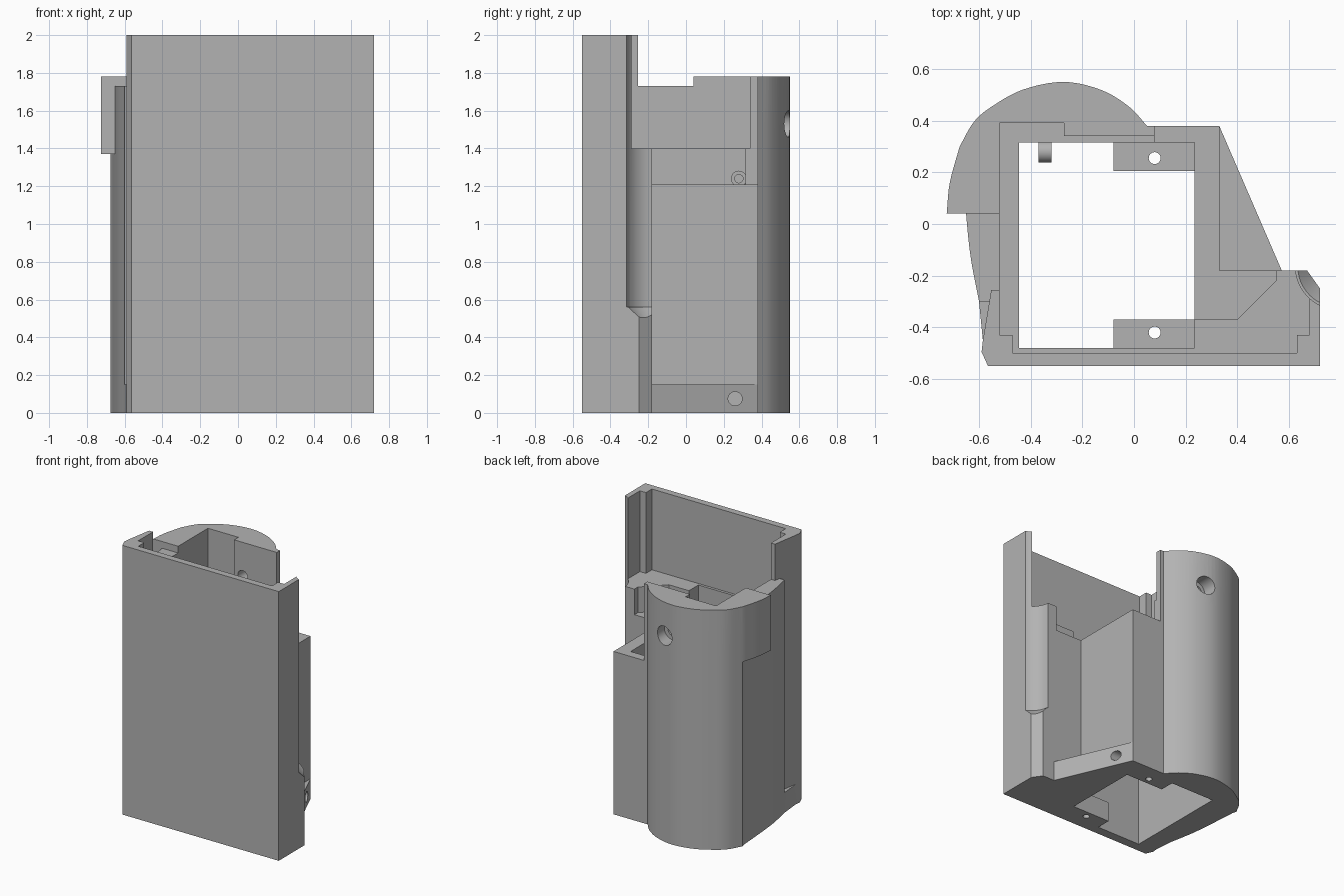
import bpy, bmesh, math
from mathutils import Vector, Matrix

if "Cube" in bpy.data.objects:
    bpy.data.objects.remove(bpy.data.objects["Cube"], do_unlink=True)

grey = bpy.data.materials.new("plain_grey")
grey.use_nodes = True
grey.diffuse_color = (0.45, 0.45, 0.45, 1)
grey.node_tree.nodes["Principled BSDF"].inputs["Base Color"].default_value = (0.45, 0.45, 0.45, 1)


def add_object(name, bm):
    bmesh.ops.recalc_face_normals(bm, faces=bm.faces)
    mesh = bpy.data.meshes.new(name)
    bm.to_mesh(mesh)
    bm.free()
    mesh.materials.append(grey)
    ob = bpy.data.objects.new(name, mesh)
    bpy.context.collection.objects.link(ob)
    return ob


def prism(name, outline, low, high):
    bm = bmesh.new()
    face = bm.faces.new([bm.verts.new((x, y, low)) for x, y in outline])
    new = bmesh.ops.extrude_face_region(bm, geom=[face])["geom"]
    bmesh.ops.translate(bm, vec=(0, 0, high - low),
                        verts=[v for v in new if isinstance(v, bmesh.types.BMVert)])
    return add_object(name, bm)


def block(name, x0, x1, y0, y1, z0, z1):
    return prism(name, [(x0, y0), (x1, y0), (x1, y1), (x0, y1)], z0, z1)


def rod(name, start, end, r1, r2=None, sides=32):
    a, b = Vector(start), Vector(end)
    turn = (b - a).to_track_quat('Z', 'Y').to_matrix().to_4x4()
    bm = bmesh.new()
    bmesh.ops.create_cone(bm, cap_ends=True, segments=sides, radius1=r1,
                          radius2=r1 if r2 is None else r2, depth=(b - a).length,
                          matrix=Matrix.Translation((a + b) / 2) @ turn)
    return add_object(name, bm)


def combine(target, tool, operation):
    tool.hide_render = True
    mod = target.modifiers.new("shape", 'BOOLEAN')
    mod.operation, mod.solver, mod.object = operation, 'EXACT', tool
    bpy.context.view_layer.objects.active = target
    bpy.ops.object.modifier_apply(modifier=mod.name)
    bpy.data.objects.remove(tool, do_unlink=True)


def smooth_path(points, steps=5):
    pts = [Vector(p) for p in points]
    pts = [2 * pts[0] - pts[1]] + pts + [2 * pts[-1] - pts[-2]]
    out = []
    for a, b, c, d in zip(pts, pts[1:], pts[2:], pts[3:]):
        for i in range(steps):
            t = i / steps
            p = 0.5 * (2 * b + (c - a) * t + (2 * a - 5 * b + 4 * c - d) * t * t
                       + (3 * b - a - 3 * c + d) * t ** 3)
            out.append((p.x, p.y))
    return out + [tuple(pts[-2])]


# Rounded back and curved flank outlines
back = smooth_path([(0.05, 0.38), (-0.02, 0.455), (-0.13, 0.52), (-0.275, 0.55),
                    (-0.43, 0.52), (-0.55, 0.455), (-0.62, 0.395), (-0.675, 0.3)])
lip_side = smooth_path([(-0.675, 0.3), (-0.713, 0.16), (-0.725, 0.04)])
flank = smooth_path([(-0.667, 0.27), (-0.65, 0.04), (-0.632, -0.13), (-0.6, -0.3)])

# Main housing
housing = prism("housing", [(-0.565, -0.55), (0.72, -0.55), (0.72, -0.25), (0.67, -0.18),
                            (0.33, -0.18), (0.33, 0.38), (0.08, 0.38)] + back + flank
                + [(-0.585, -0.45), (-0.59, -0.495)], 0, 2)

# Overhanging lip, wedge foot and the short top end of the back wall
combine(housing, prism("back_lip", back + lip_side[1:] + [(-0.5, 0.04), (-0.5, 0.3), (0, 0.3)],
                       1.37, 1.78), 'UNION')
combine(housing, prism("foot_wedge", [(0.3, -0.2), (0.58, -0.2), (0.572, -0.18),
                                      (0.33, 0.38), (0.3, 0.38)], 0, 0.15), 'UNION')

# Stepped rims, tray and shelf
tray = [(-0.52, 0.39), (-0.27, 0.39), (-0.27, 0.34), (0.08, 0.34), (0.08, 0.5), (0.9, 0.5),
        (0.9, -0.255), (0.68, -0.255), (0.68, -0.43), (0.63, -0.43), (0.63, -0.5),
        (-0.47, -0.5), (-0.47, -0.43), (-0.52, -0.43)]
shelf = [(0.08, 0.3), (0.08, 0.5), (0.9, 0.5), (0.9, -0.1), (0.55, -0.1), (0.55, -0.22),
         (0.4, -0.37), (0.2, -0.37), (0.2, 0.3)]
opening = [(-0.445, -0.48), (-0.08, -0.48), (-0.08, -0.37), (0.235, -0.37),
           (0.235, 0.205), (-0.08, 0.205), (-0.08, 0.315), (-0.445, 0.315)]
cutters = [
    block("rim_cut", -1, 1, -0.255, 1, 1.78, 2.2),
    block("rim_notch", -1, 0, -0.255, 0.04, 1.73, 2.1),
    prism("tray_cut", tray, 1.4, 2.3),
    prism("shelf_cut", shelf, 1.21, 2.25),
    block("shaft_cut", -0.445, 0.235, -0.48, 0.315, 0.15, 2.4),
    prism("opening_cut", opening, -0.1, 0.2),
    prism("groove_cut", [(-0.9, -0.3), (-0.56, -0.3), (-0.585, -0.45), (-0.9, -0.45)], 0.15, 2.35),
    prism("wall_taper", [(-0.9, -0.31), (-0.5617, -0.31), (-0.55, -0.24), (-0.9, -0.24)], 1.73, 2.45),
]
# Concave corner with a tapered lower end
corner = (0.79, -0.165)
cutters += [rod("corner_cut", (*corner, 0.56), (*corner, 2.5), 0.165, sides=48),
            rod("corner_taper", (*corner, 0.44), (*corner, 0.57), 0.05, 0.165, sides=48)]
# Screw holes
cutters += [rod("tab_hole", (0.08, y, -0.1), (0.08, y, 0.3), 0.023) for y in (-0.42, 0.255)]
cutters += [rod("screw_recess", (-0.2, 0.44, 1.53), (-0.2, 0.7, 1.53), 0.07),
            rod("screw_hole", (-0.2, 0.3, 1.53), (-0.2, 0.6, 1.53), 0.04),
            rod("foot_hole", (0.2, 0.26, 0.075), (0.7, 0.26, 0.075), 0.037)]
for cutter in cutters:
    combine(housing, cutter, 'DIFFERENCE')

# Small ring on the inner back wall
ring = rod("inner_ring", (-0.37, 0.28, 1.24), (-0.32, 0.28, 1.24), 0.042)
combine(ring, rod("ring_hole", (-0.5, 0.28, 1.24), (-0.2, 0.28, 1.24), 0.022), 'DIFFERENCE')

for ob in (housing, ring):
    bpy.ops.object.select_all(action='DESELECT')
    ob.select_set(True)
    bpy.context.view_layer.objects.active = ob
    bpy.ops.object.shade_smooth_by_angle(angle=math.radians(25))
